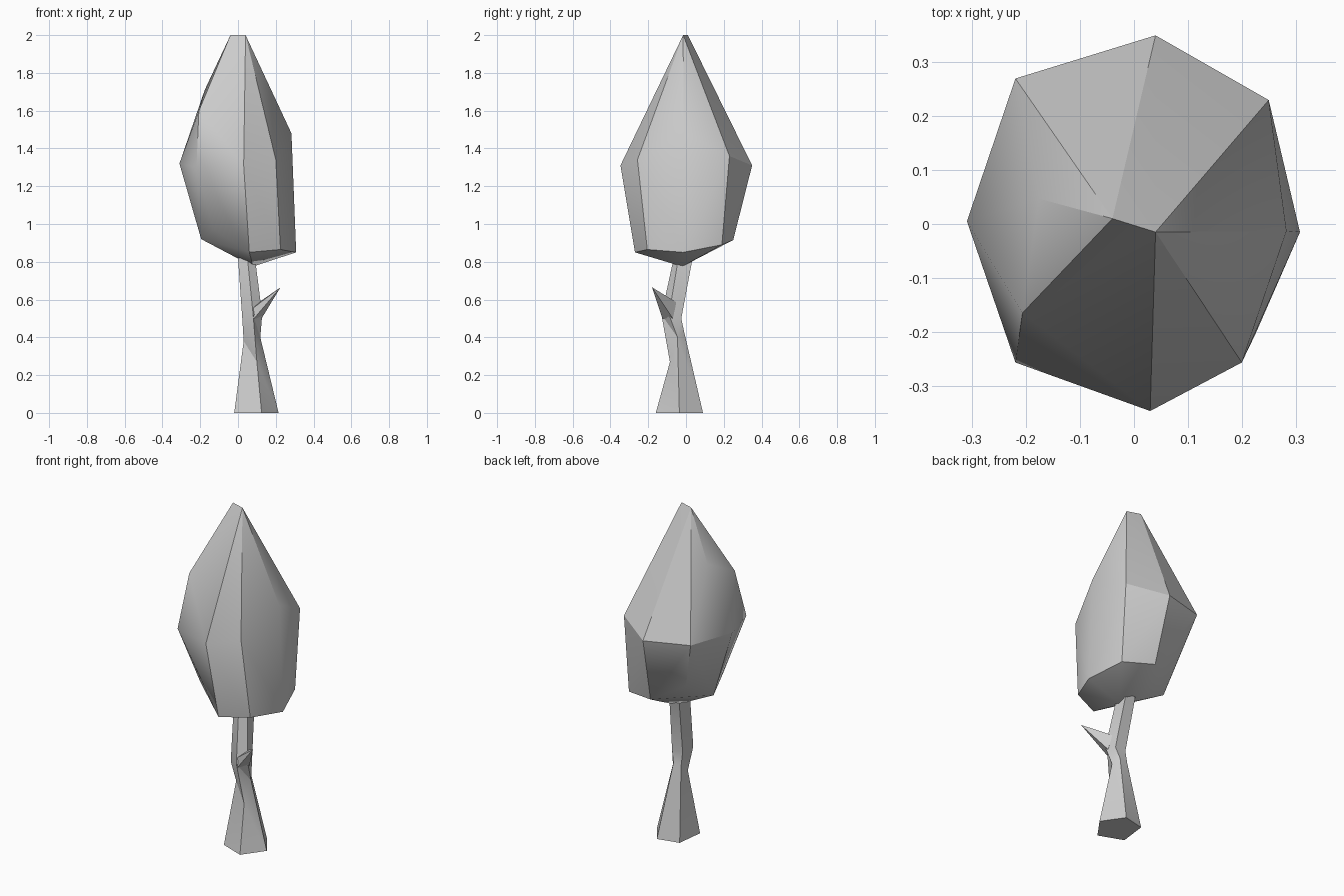
import bpy
import bmesh
from math import radians

default_cube = bpy.data.objects.get("Cube")
if default_cube:
    bpy.data.objects.remove(default_cube, do_unlink=True)

# One plain grey covers the whole tree
grey = bpy.data.materials.new("plain_grey")
grey.use_nodes = True
grey.diffuse_color = (0.6, 0.6, 0.6, 1)
grey.node_tree.nodes["Principled BSDF"].inputs["Base Color"].default_value = grey.diffuse_color


def finish(name, bm):
    """Turn a bmesh into a named, shaded object."""
    bmesh.ops.recalc_face_normals(bm, faces=bm.faces)
    mesh = bpy.data.meshes.new(name)
    bm.to_mesh(mesh)
    bm.free()
    mesh.materials.append(grey)
    obj = bpy.data.objects.new(name, mesh)
    bpy.context.collection.objects.link(obj)
    bpy.ops.object.select_all(action="DESELECT")
    obj.select_set(True)
    bpy.context.view_layer.objects.active = obj
    bpy.ops.object.shade_smooth_by_angle(angle=radians(30))
    return obj


def faceted_hull(name, points):
    """Wrap a faceted solid around a few corner points."""
    bm = bmesh.new()
    for point in points:
        bm.verts.new(point)
    result = bmesh.ops.convex_hull(bm, input=bm.verts)
    unused = [g for g in result["geom_interior"] if isinstance(g, bmesh.types.BMVert)]
    bmesh.ops.delete(bm, geom=unused, context="VERTS")
    return finish(name, bm)


def lofted_rings(name, rings):
    """Bridge matching rings of corners and cap both ends."""
    bm = bmesh.new()
    loops = [[bm.verts.new(point) for point in ring] for ring in rings]
    count = len(loops[0])
    for low, high in zip(loops, loops[1:]):
        for i in range(count):
            j = (i + 1) % count
            bm.faces.new((low[i], low[j], high[j], high[i]))
    bm.faces.new(loops[0][::-1])
    bm.faces.new(loops[-1])
    bmesh.ops.triangulate(bm, faces=bm.faces)
    return finish(name, bm)


# Crown: ridge, shoulders, widest ring, lower ring and bottom tip
ridge = [(-.04, .01, 2), (.04, -.015, 2)]
shoulders = [(-.207, -.165, 1.6), (-.176, .047, 1.71), (.283, -.013, 1.48)]
widest = [(-.31, .005, 1.32), (-.22, -.257, 1.3), (.03, -.347, 1.31),
          (.2, -.257, 1.34), (.25, .23, 1.36), (.04, .35, 1.31), (-.22, .27, 1.32)]
lower = [(-.13, -.17, .97), (.06, -.27, .85), (.225, -.205, .865), (.308, -.015, .85),
         (.245, .19, .89), (.06, .25, .915), (-.14, .2, 1.03), (-.195, .017, .92)]
bottom = [(.08, -.02, .775)]
faceted_hull("crown", ridge + shoulders + widest + lower + bottom)

# Trunk: flared foot, pinched waist, fork and neck
foot = [(-.02, -.105, 0), (.125, -.16, 0), (.215, -.035, 0), (.13, .09, 0), (0, .06, 0)]
waist = [(.03, -.06, .38), (.1, -.085, .27), (.118, -.045, .4), (.09, -.01, .43), (.04, -.01, .42)]
fork = [(.022, -.1, .51), (.08, -.13, .52), (.128, -.09, .52), (.11, -.025, .5), (.04, -.025, .5)]
neck = [(0, -.04, .82), (.05, -.065, .82), (.09, -.04, .82), (.085, .035, .82), (.02, .035, .82)]
lofted_rings("trunk", [foot, waist, fork, neck])

# Side branch: a thorn growing out of the fork
faceted_hull("branch", [(.06, -.11, .54), (.085, -.125, .5), (.125, -.07, .5),
                        (.11, -.05, .585), (.225, -.18, .665)])
